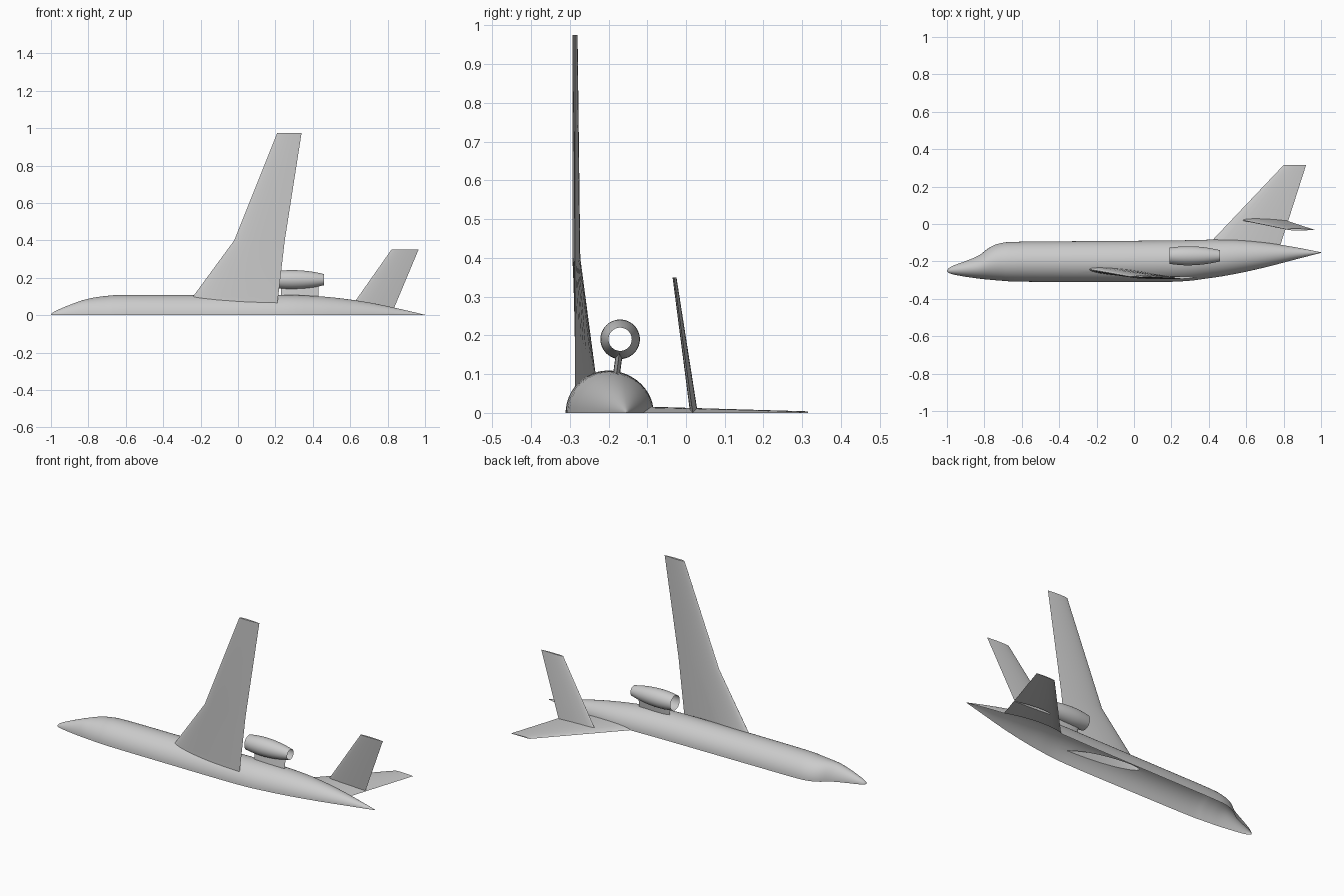
import bpy, bmesh, math
from mathutils import Vector

cube = bpy.data.objects.get("Cube")
if cube:
    bpy.data.objects.remove(cube, do_unlink=True)

grey = bpy.data.materials.new("light_grey")
grey.use_nodes = True
colour = (0.6, 0.6, 0.6, 1)
grey.diffuse_color = colour
grey.node_tree.nodes["Principled BSDF"].inputs["Base Color"].default_value = colour


def loft(name, rings):
    """Closed solid through matching rings of points."""
    bm = bmesh.new()
    loops = [[bm.verts.new(p) for p in ring] for ring in rings]
    n = len(loops[0])
    for a, b in zip(loops, loops[1:]):
        for i in range(n):
            j = (i + 1) % n
            bm.faces.new((a[i], a[j], b[j], b[i]))
    bm.faces.new(loops[0])
    bm.faces.new(loops[-1])
    bmesh.ops.recalc_face_normals(bm, faces=bm.faces)
    mesh = bpy.data.meshes.new(name)
    bm.to_mesh(mesh)
    bm.free()
    # second slot only tags the faces left behind by trimming
    mesh.materials.append(grey)
    mesh.materials.append(grey)
    obj = bpy.data.objects.new(name, mesh)
    bpy.context.collection.objects.link(obj)
    return obj


def smooth_stations(stations, steps=4):
    """Catmull-Rom interpolation of station tuples."""
    pts = [Vector(s) for s in stations]
    pts = [pts[0]] + pts + [pts[-1]]
    out = []
    for a, b, c, d in zip(pts, pts[1:], pts[2:], pts[3:]):
        for k in range(steps):
            t = k / steps
            out.append(b + 0.5 * t * ((c - a) + t * ((2 * a - 5 * b + 4 * c - d)
                       + t * (3 * (b - c) + d - a))))
    return out + [pts[-1]]


def airfoil(lead, trail, thick, n=32):
    """Rounded nose, sharp tail section; thick is a vector."""
    lead, trail, thick = Vector(lead), Vector(trail), Vector(thick)
    ring = []
    for i in range(n):
        a = math.tau * i / n
        c = (1 + math.cos(a)) / 2
        h = 1.3 * math.sqrt(c) * (1 - c) * (1 if i < n / 2 else -1)
        ring.append(lead.lerp(trail, c) + thick * h)
    return ring


def ellipse(x, y, z, ry, rz, n=48):
    return [(x, y + ry * math.cos(math.tau * i / n), z + rz * math.sin(math.tau * i / n))
            for i in range(n)]


# Fuselage stations: x, top y, bottom y, half width
body = [(-1, -.249, -.253, .002), (-.99, -.236, -.262, .014), (-.96, -.22, -.271, .03),
        (-.9, -.198, -.282, .055), (-.83, -.168, -.292, .08), (-.77, -.124, -.298, .094),
        (-.71, -.102, -.303, .102), (-.62, -.095, -.308, .108), (-.3, -.092, -.31, .109),
        (.2, -.088, -.309, .109), (.4, -.084, -.29, .103), (.55, -.085, -.265, .09),
        (.7, -.099, -.232, .068), (.85, -.122, -.193, .037), (1, -.151, -.154, .002)]
fuselage = loft("fuselage", [ellipse(x, (t + b) / 2, 0, (t - b) / 2, w)
                             for x, t, b, w in smooth_stations(body)])

# Wing with a kinked leading edge
wing = loft("wing", [
    airfoil((-.3, -.236, .02), (.205, -.286, .02), (0, .042, 0)),
    airfoil((-.24, -.242, .1), (.215, -.286, .1), (0, .036, 0)),
    airfoil((-.02, -.281, .4), (.25, -.287, .4), (0, .02, 0)),
    airfoil((.21, -.286, .975), (.34, -.287, .975), (0, .013, 0))])

# Tail surfaces
fin = loft("tail_fin", [
    airfoil((.378, -.13, 0), (.777, -.13, 0), (0, 0, .034)),
    airfoil((.8, .315, 0), (.92, .315, 0), (0, 0, .008))])
tailplane = loft("tailplane", [
    airfoil((.56, .025, -.02), (.81, .02, -.02), (0, .02, 0)),
    airfoil((.82, -.029, .35), (.965, -.031, .35), (0, .01, 0))])

# Engine and its pylon
tube = [(.19, .043), (.23, .048), (.28, .051), (.34, .049), (.4, .042), (.46, .03)]
nacelle = loft("engine_nacelle", [ellipse(x, -.17, .19, r, r)
                                  for x, r in smooth_stations(tube)])
pylon = loft("engine_pylon", [
    airfoil((.23, -.182, .08), (.43, -.182, .08), (0, .018, 0)),
    airfoil((.23, -.17, .17), (.43, -.17, .17), (0, .018, 0))])

# Trim parts against one another so that only the outer shells remain
joints = {fuselage: [wing, fin, pylon], wing: [fuselage], fin: [fuselage, tailplane],
          tailplane: [fin], pylon: [fuselage, nacelle], nacelle: []}
cutters = {}
for obj in joints:
    cutter = bpy.data.objects.new(obj.name + "_cutter", obj.data.copy())
    bpy.context.collection.objects.link(cutter)
    cutter.hide_render = True
    for face in cutter.data.polygons:
        face.material_index = 1
    cutters[obj] = cutter

for obj, others in joints.items():
    for other in others:
        mod = obj.modifiers.new("trim", "BOOLEAN")
        mod.operation = "DIFFERENCE"
        mod.solver = "EXACT"
        mod.material_mode = "INDEX"
        mod.object = cutters[other]

bpy.context.view_layer.update()
for obj in joints:
    graph = bpy.context.evaluated_depsgraph_get()
    mesh = bpy.data.meshes.new_from_object(obj.evaluated_get(graph))
    obj.modifiers.clear()
    bm = bmesh.new()
    bm.from_mesh(mesh)
    # drop pocket walls, and the end caps of the open engine tube
    waste = [f for f in bm.faces if f.material_index == 1
             or (obj == nacelle and len(f.verts) > 4)]
    bmesh.ops.delete(bm, geom=waste, context="FACES")
    # keep the half above the centre plane
    bmesh.ops.bisect_plane(bm, geom=bm.verts[:] + bm.edges[:] + bm.faces[:], dist=1e-5,
                           plane_co=(0, 0, 0), plane_no=(0, 0, 1), clear_inner=True)
    for face in bm.faces:
        face.smooth = True
        face.material_index = 0
    bm.to_mesh(mesh)
    bm.free()
    mesh.materials.clear()
    mesh.materials.append(grey)
    mesh.set_sharp_from_angle(angle=math.radians(35))
    obj.data = mesh
    mesh.name = obj.name

for cutter in cutters.values():
    bpy.data.objects.remove(cutter, do_unlink=True)
